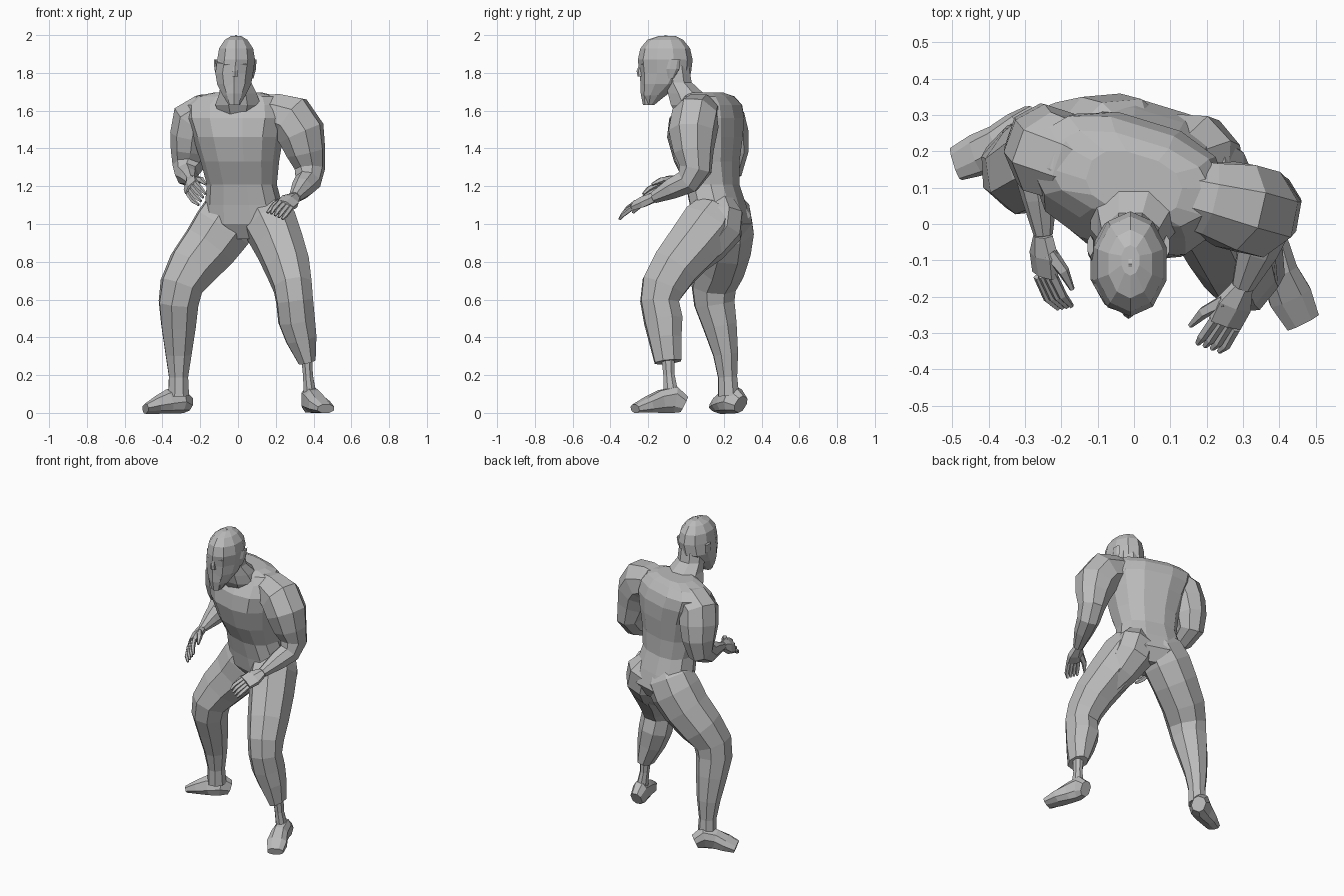
import bpy, bmesh
from math import cos, sin, pi, radians
from mathutils import Vector

cube = bpy.data.objects.get("Cube")
if cube:
    bpy.data.objects.remove(cube, do_unlink=True)

grey = bpy.data.materials.new("plain_grey")
grey.use_nodes = True
grey.diffuse_color = (0.5, 0.5, 0.5, 1)
grey.node_tree.nodes["Principled BSDF"].inputs["Base Color"].default_value = (0.5, 0.5, 0.5, 1)

X, Y, Z = Vector((1, 0, 0)), Vector((0, 1, 0)), Vector((0, 0, 1))
CM = 0.01


def power(value, exponent):
    return (1 if value >= 0 else -1) * abs(value) ** exponent


def loft(name, rings, side=X, sides=8, level=False, square=1.0):
    """Skin rings of (x, y, z, half width, half depth), given in hundredths.
    Rings follow the path, or stay horizontal when level is set."""
    bm = bmesh.new()
    centres = [Vector(r[:3]) for r in rings]
    fit = cos(pi / sides) ** square
    loops = []
    last = len(rings) - 1
    side = side.normalized()
    for i, ring in enumerate(rings):
        if level:
            along = Z
        else:
            before = centres[i] - centres[max(i - 1, 0)]
            after = centres[min(i + 1, last)] - centres[i]
            along = (before.normalized() + after.normalized()).normalized()
        side = (side - along * side.dot(along)).normalized()
        depth = along.cross(side)
        loop = []
        for k in range(sides):
            angle = 2 * pi * (k + 0.5) / sides
            u = power(cos(angle), square) * ring[3] / fit
            v = power(sin(angle), square) * ring[4] / fit
            loop.append(bm.verts.new((centres[i] + side * u + depth * v) * CM))
        loops.append(loop)
    for low, high in zip(loops, loops[1:]):
        for k in range(sides):
            n = (k + 1) % sides
            bm.faces.new((low[k], low[n], high[n], high[k]))
    bm.faces.new(loops[0][::-1])
    bm.faces.new(loops[-1])
    bmesh.ops.recalc_face_normals(bm, faces=bm.faces)
    mesh = bpy.data.meshes.new(name)
    bm.to_mesh(mesh)
    bm.free()
    mesh.materials.append(grey)
    obj = bpy.data.objects.new(name, mesh)
    bpy.context.collection.objects.link(obj)
    return obj


def turned(degrees):
    return Vector((cos(radians(degrees)), sin(radians(degrees)), 0))


def hand(name, wrist, knuckle, tip, across, thumb_tip):
    """Palm, four curled fingers and a thumb."""
    wrist, knuckle, tip, across = map(Vector, (wrist, knuckle, tip, across))
    across.normalize()
    middle = wrist.lerp(knuckle, 0.5)
    loft(name + "_palm", [(*wrist, 2.6, 2.4), (*middle, 4.8, 2.6), (*knuckle, 4.6, 1.8)], across, 6)
    bend = knuckle.lerp(tip, 0.5) + (knuckle - wrist).normalized() * 1.8
    for i in range(4):
        spread = across * (i - 1.5) * 2.3
        loft(f"{name}_finger_{i + 1}",
             [(*(knuckle + spread), 1.2, 1.2), (*(bend + spread * 1.1), 1.1, 1.1),
              (*(tip + spread), 0.6, 0.6)], across, 5)
    base = middle - across * 3
    joint = base.lerp(Vector(thumb_tip), 0.5) - across * 1.2
    loft(name + "_thumb", [(*base, 1.8, 1.8), (*joint, 1.4, 1.4), (*thumb_tip, 0.6, 0.6)], across, 5)


# Torso, twisted towards its right side
loft("torso", [
    (5, 19, 92, 10, 9), (4, 19, 100, 22, 14), (3, 17, 110, 20, 13.5),
    (2, 14, 121, 18, 13), (1, 11, 133, 20, 16), (0, 10, 146, 23, 18.5),
    (-1, 11, 156, 26, 18), (-2, 13, 163, 26, 14.5), (-1, 12.5, 167.5, 22, 11),
    (0, 11, 169.5, 13, 8),
], turned(-17), 12, level=True, square=0.8)

# Neck, flaring into the shoulders
loft("neck", [(0, 4, 156, 9, 8), (0, 3, 163, 12, 11), (0, 0, 169, 10, 9.5),
              (-1, -4, 175, 8, 7), (-1, -5, 184, 7.5, 6.5)], X, 8, level=True)

# Head
loft("head", [
    (-2, -19, 163, 3, 2), (-2, -17, 168, 6, 6), (-2, -13, 174, 9, 10.5),
    (-2, -11, 180, 10, 13), (-1, -11, 187, 10, 13.8), (-1, -11, 193, 9, 12.5),
    (-1, -11, 197.5, 6, 9), (-1, -10, 199.6, 2.5, 4),
], X, 10, level=True)
loft("nose", [(-1.5, -23.5, 185, 0.8, 1), (-1.5, -24.3, 181, 1.3, 1.6),
              (-1.5, -24, 178, 1.6, 1.4)], X, 6, level=True)
loft("head_ridge", [(-1, -24.3, 187, 0.5, 0.7), (-1, -20, 195, 0.5, 0.7), (-1, -11, 199.4, 0.5, 0.6),
                    (-1, -3, 197, 0.5, 0.7), (-1, 2, 189, 0.5, 0.7)], X, 4)
loft("mouth_guard", [(-2, -20.5, 163, 2.6, 2), (-2, -20.5, 169, 4, 3),
                     (-2, -20, 175, 5, 3.6)], X, 6, level=True)
for name, s in (("left", 1), ("right", -1)):
    loft(name + "_brow", [(-1.5, -23.6, 184, 1, 1.2), (-1.5 + s * 5, -22, 184.5, 1, 1.3),
                          (-1.5 + s * 9, -16, 186, 0.8, 1)], Y, 5)
    loft(name + "_ear", [(-1.5 + s * 9, -8, 177, 0.7, 1.2), (-1.5 + s * 10, -7, 182, 1, 3),
                         (-1.5 + s * 10.5, -6, 187, 0.8, 2.6)], X, 6, level=True)

# Arms
loft("left_arm", [
    (12, 9, 160, 9, 8), (20, 7, 158.5, 10, 10.5), (28, 5, 156, 12, 12.5),
    (33.5, 3.5, 148, 12, 12), (36, 4, 138, 10, 9.8), (38, 5, 129, 8.2, 7.5),
    (37, 1, 122.5, 6.6, 6.5), (34, -7, 119, 5.5, 5.5), (30, -17, 114, 3, 3),
], Y)
loft("right_arm", [
    (-10, 14, 161, 8, 7), (-17, 17, 159, 11, 10), (-23, 19, 155, 11.5, 11.5),
    (-24.5, 21, 147, 11.5, 10.5), (-25.5, 22.5, 138, 10, 9.3), (-26.5, 22, 130, 8, 7.5),
    (-27, 15, 126, 6, 5.8), (-26, 7, 125, 4.5, 4.5), (-25, -3, 123, 2.2, 2.5),
], Y)
hand("left_hand", (30, -17, 114), (25, -27.5, 110), (20.5, -34, 104), (0.8, -0.3, -0.4), (15.5, -28, 106))
hand("right_hand", (-25, -3, 123), (-24.5, -14, 119), (-19, -23, 113), (-0.5, -0.1, -0.8), (-17, -18, 121))

# Legs, left one forward
loft("left_leg", [
    (14, 16, 106, 12, 12), (17.5, 12, 99, 13.5, 15), (22, 4, 89, 12.5, 14),
    (26.5, -6, 77, 11.5, 12.5), (29, -12, 67, 10, 11.5), (30, -14, 59, 9.5, 10),
    (31, -12, 49, 9.5, 10), (33.5, -11, 39, 8, 8.5), (36.5, -9.5, 27, 4.5, 7),
])
loft("left_buttock", [
    (12, 18, 112, 8, 7), (15, 19, 105, 12, 11), (17, 18, 97, 12, 11.5), (20, 12, 88, 10, 9),
    (24, 3, 78, 7, 6),
])
loft("left_ankle", [(36.5, -9.5, 29, 3, 3.5), (37, -9, 20, 2.6, 3), (38, -8, 11, 3.2, 3.8)])
loft("right_leg", [
    (0, 21, 112, 10, 8), (-3, 22, 106, 15, 12), (-8, 22, 98, 15.5, 13.5),
    (-15, 21, 88, 14.5, 13), (-24, 18, 77, 13, 12.5), (-30, 14.5, 67, 11, 11.5),
    (-31.5, 15, 58, 10.3, 10.5), (-31.5, 18, 46, 9, 8.8), (-31.5, 21, 31, 6.8, 6.5),
    (-31.5, 22, 19, 5, 5), (-31.5, 22.5, 9, 5.5, 5.5),
])

# Feet, from heel to toe
loft("left_foot", [
    (37.5, -1, 4.5, 3.5, 4.5), (38, -6, 7, 4.5, 7), (40, -13, 6, 5, 6),
    (43, -20, 4.2, 6, 4.2), (46.5, -27, 2.2, 4.8, 2.2),
], square=0.8)
loft("right_foot", [
    (-27, 29, 4.5, 4, 4.5), (-31, 25, 7, 5.5, 7), (-37, 21.5, 6, 5.3, 6),
    (-43, 19, 4.2, 5.5, 4.2), (-49, 16.5, 2.2, 4.6, 2.2),
], square=0.8)
